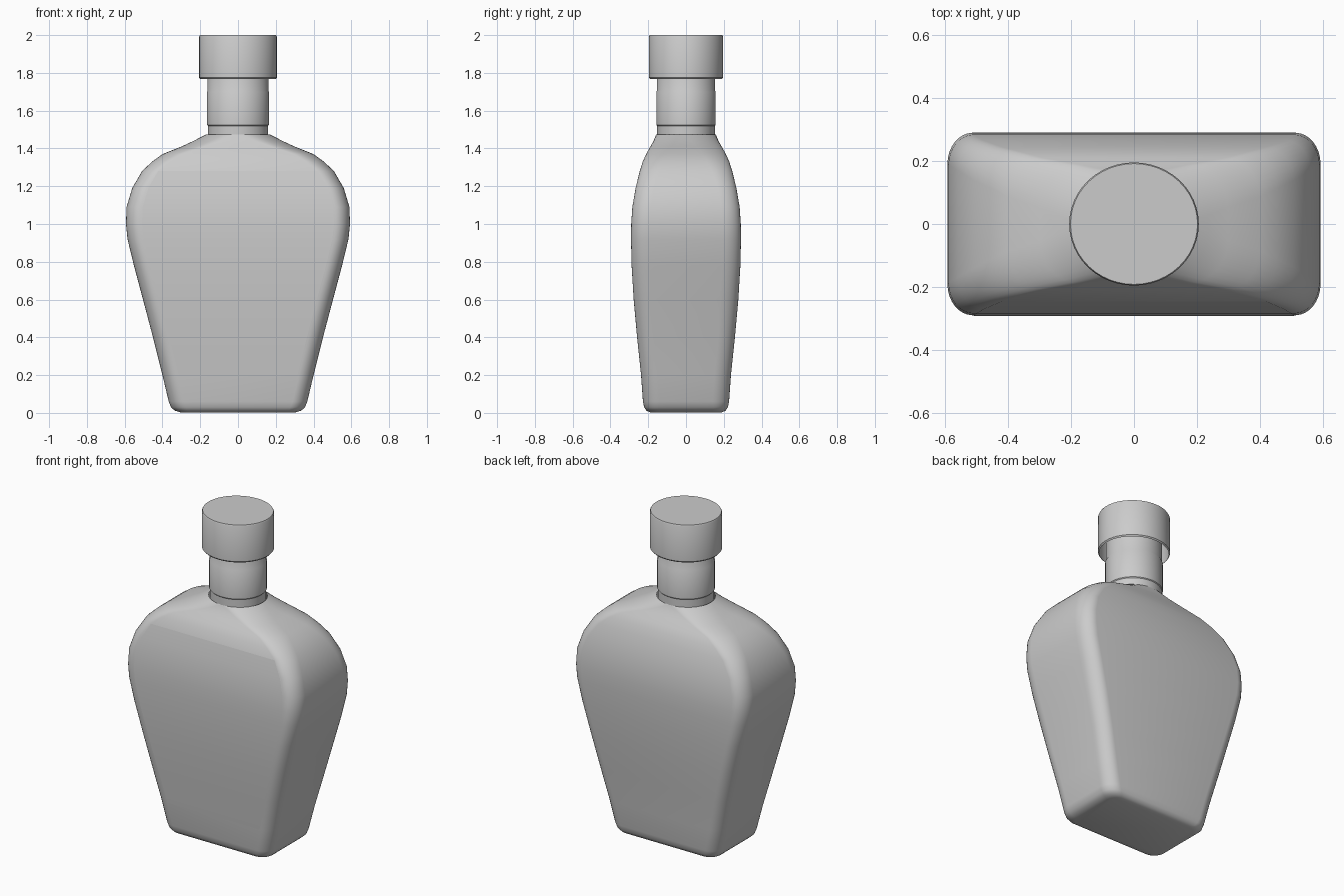
import bpy, bmesh, math

if "Cube" in bpy.data.objects:
    bpy.data.objects.remove(bpy.data.objects["Cube"])


def finish(name, bm, angle=35):
    bmesh.ops.recalc_face_normals(bm, faces=bm.faces[:])
    mesh = bpy.data.meshes.new(name)
    bm.to_mesh(mesh)
    bm.free()
    obj = bpy.data.objects.new(name, mesh)
    bpy.context.collection.objects.link(obj)
    bpy.ops.object.select_all(action='DESELECT')
    obj.select_set(True)
    bpy.context.view_layer.objects.active = obj
    bpy.ops.object.shade_smooth_by_angle(angle=math.radians(angle))
    return obj


def loft(name, rings, cap_start=False, cap_end=False, angle=35):
    bm = bmesh.new()
    loops = [[bm.verts.new(p) for p in ring] for ring in rings]
    for a, b in zip(loops, loops[1:]):
        for i in range(len(a)):
            j = (i + 1) % len(a)
            bm.faces.new((a[i], a[j], b[j], b[i]))
    if cap_start:
        bm.faces.new(loops[0][::-1])
    if cap_end:
        bm.faces.new(loops[-1])
    return finish(name, bm, angle)


def rounded_rect(z, hx, hy, rx, ry, steps=8):
    """Rectangle with elliptical corners."""
    pts = []
    for q, (sx, sy) in enumerate(((1, 1), (-1, 1), (-1, -1), (1, -1))):
        for k in range(steps + 1):
            # Stay just short of the quarter ends so full ellipses do not double up
            a = math.pi / 2 * (q + 0.02 + 0.96 * k / steps)
            pts.append((sx * (hx - rx) + rx * math.cos(a),
                        sy * (hy - ry) + ry * math.sin(a), z))
    return pts


def oval(z, rx, ry, n=48):
    return [(rx * math.cos(2 * math.pi * i / n), ry * math.sin(2 * math.pi * i / n), z)
            for i in range(n)]


# Bottle body: height, half width, half depth, corner radii
stations = [
    (0.003, 0.305, 0.19, 0.06, 0.06), (0.012, 0.335, 0.21, 0.07, 0.07),
    (0.03, 0.355, 0.222, 0.08, 0.08), (0.06, 0.367, 0.228, 0.08, 0.09),
    (0.20, 0.400, 0.238, 0.08, 0.09), (0.40, 0.450, 0.259, 0.08, 0.09),
    (0.60, 0.503, 0.277, 0.08, 0.10), (0.78, 0.551, 0.288, 0.08, 0.10),
    (0.92, 0.585, 0.291, 0.08, 0.10), (1.00, 0.593, 0.290, 0.08, 0.10),
    (1.09, 0.590, 0.284, 0.08, 0.10), (1.19, 0.560, 0.267, 0.08, 0.10),
    (1.28, 0.508, 0.245, 0.09, 0.11), (1.33, 0.455, 0.229, 0.10, 0.12),
    (1.37, 0.400, 0.211, 0.11, 0.13), (1.41, 0.300, 0.189, 0.13, 0.14),
    (1.44, 0.235, 0.172, 0.15, 0.15), (1.475, 0.168, 0.158, 0.168, 0.158),
]
loft("bottle_body", [rounded_rect(*s) for s in stations], cap_start=True)

# Label: thin panel following the front face
bm = bmesh.new()
rows = [(bm.verts.new((-(hx - inset), -hy - 0.002, z)), bm.verts.new((hx - inset, -hy - 0.002, z)))
        for z, hx, hy, inset in [(s[0], s[1], s[2], 0.085) for s in stations] if 0.15 < z < 1.3]
for a, b in zip(rows, rows[1:]):
    bm.faces.new((a[0], a[1], b[1], b[0]))
finish("front_label", bm)

# Neck with a slightly raised sleeve
neck = [(1.46, 0.160), (1.52, 0.160), (1.525, 0.164), (1.70, 0.164), (1.705, 0.161), (1.9, 0.161)]
loft("neck", [oval(z, r, r * 0.96) for z, r in neck], cap_end=True)

# Cap, open underneath
cap = [(1.767, 0.199), (1.775, 0.206), (1.992, 0.206), (2.0, 0.202)]
loft("cap", [oval(z, r, r * 0.95) for z, r in cap], cap_end=True)
